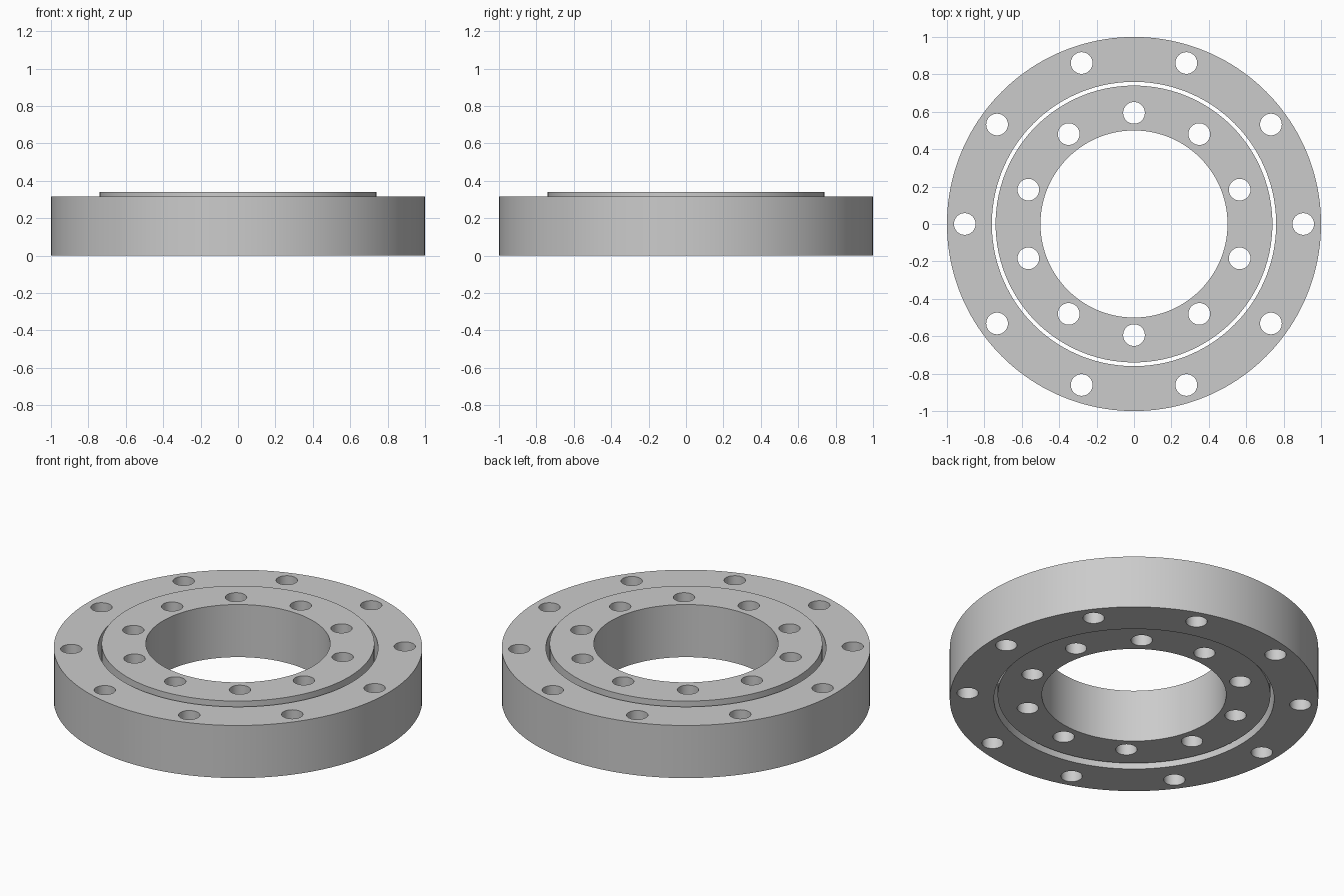
import bpy
import bmesh
from math import pi, radians
from mathutils import Matrix, Vector

if "Cube" in bpy.data.objects:
    bpy.data.objects.remove(bpy.data.objects["Cube"], do_unlink=True)

HEIGHT = 0.315        # both rings are equally thick
HOLE_RADIUS = 0.058
HOLE_COUNT = 10

steel = bpy.data.materials.new("plain grey")
steel.use_nodes = True
grey = (0.6, 0.6, 0.6, 1)
steel.diffuse_color = grey
steel.node_tree.nodes["Principled BSDF"].inputs["Base Color"].default_value = grey


def add_circle(bm, radius, segments, centre=(0, 0, 0)):
    bmesh.ops.create_circle(bm, segments=segments, radius=radius,
                            matrix=Matrix.Translation(centre))


def drilled_ring(name, inner, outer, hole_circle, first_angle, bottom):
    """Flat annulus outline with bolt holes, filled and extruded upward."""
    bm = bmesh.new()
    add_circle(bm, outer, 160)
    add_circle(bm, inner, 160)
    for i in range(HOLE_COUNT):
        turn = Matrix.Rotation(first_angle + i * 2 * pi / HOLE_COUNT, 3, "Z")
        add_circle(bm, HOLE_RADIUS, 40, turn @ Vector((hole_circle, 0, 0)))
    bmesh.ops.triangle_fill(bm, edges=bm.edges[:], use_beauty=True, normal=(0, 0, 1))
    top = bmesh.ops.extrude_face_region(bm, geom=bm.faces[:], use_keep_orig=True)
    bmesh.ops.translate(bm, vec=(0, 0, HEIGHT),
                        verts=[v for v in top["geom"] if isinstance(v, bmesh.types.BMVert)])
    bmesh.ops.recalc_face_normals(bm, faces=bm.faces[:])

    mesh = bpy.data.meshes.new(name)
    bm.to_mesh(mesh)
    bm.free()
    mesh.materials.append(steel)
    ring = bpy.data.objects.new(name, mesh)
    ring.location.z = bottom
    bpy.context.collection.objects.link(ring)

    # Smooth walls, crisp rims
    bpy.ops.object.select_all(action="DESELECT")
    ring.select_set(True)
    bpy.context.view_layer.objects.active = ring
    bpy.ops.object.shade_smooth_by_angle(angle=radians(30))


# Outer race rests on the ground; inner race is offset upward, with a clear gap between
drilled_ring("outer_ring", 0.76, 1.0, 0.905, 0, 0)
drilled_ring("inner_ring", 0.5, 0.74, 0.594, pi / 2, 0.025)
